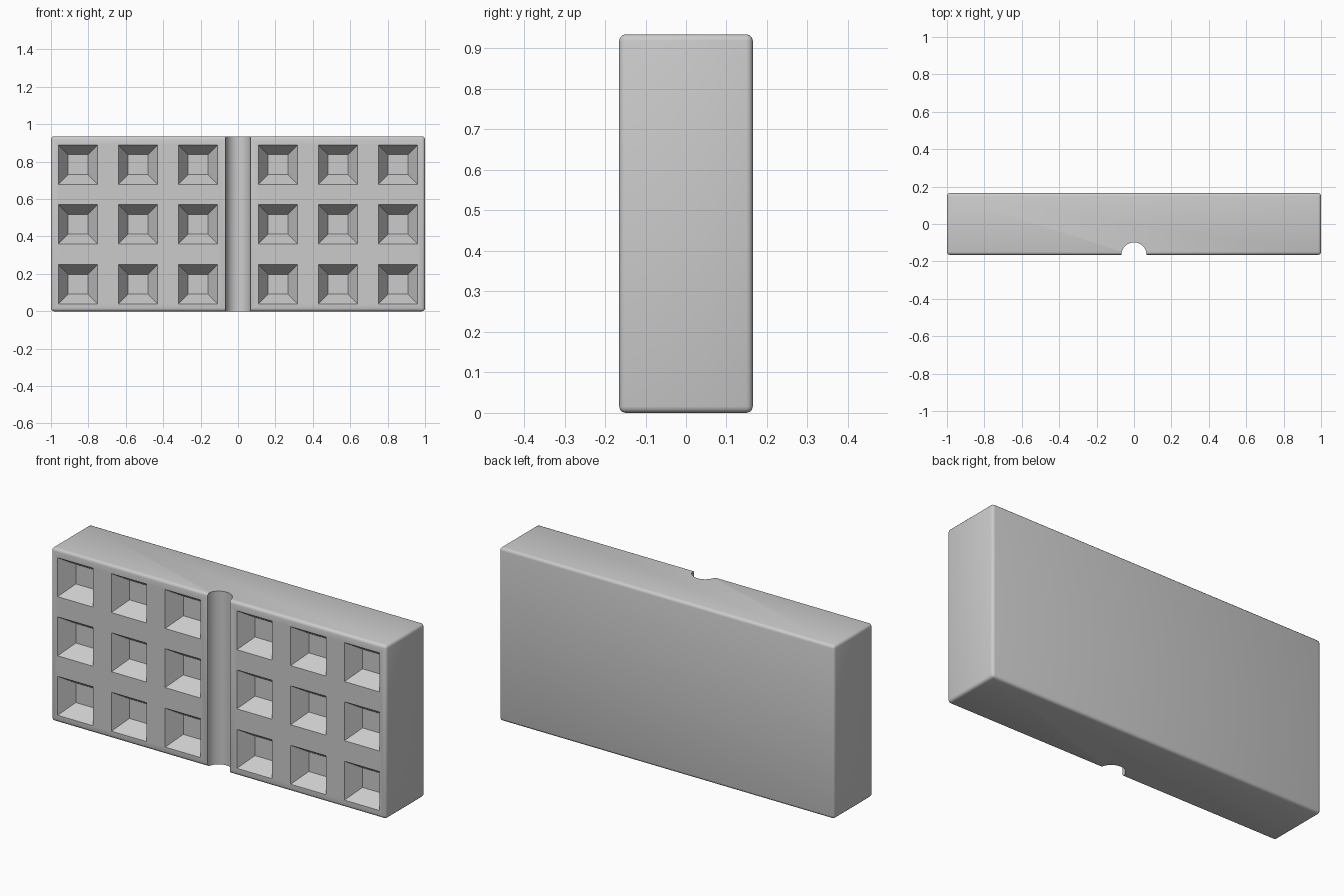
import bpy, bmesh, math
from mathutils import Matrix, Vector

if "Cube" in bpy.data.objects:
    bpy.data.objects.remove(bpy.data.objects["Cube"])

W, D, H = 2.0, 0.33, 0.935
FRONT = -D / 2

grey = bpy.data.materials.new("plain grey")
grey.diffuse_color = (0.6, 0.6, 0.6, 1)
grey.use_nodes = True
grey.node_tree.nodes["Principled BSDF"].inputs["Base Color"].default_value = grey.diffuse_color


def make_object(name, bm):
    mesh = bpy.data.meshes.new(name)
    bm.to_mesh(mesh)
    bm.free()
    mesh.materials.append(grey)
    obj = bpy.data.objects.new(name, mesh)
    bpy.context.collection.objects.link(obj)
    return obj


# Slab with small rounded edges
bm = bmesh.new()
bmesh.ops.create_cube(bm, size=1, matrix=Matrix.Translation((0, 0, H / 2)) @ Matrix.Diagonal((W, D, H, 1)))
bmesh.ops.bevel(bm, geom=bm.edges[:], offset=0.016, segments=3, profile=0.5, affect='EDGES')
slab = make_object("slab", bm)

# Cutter for the square tapered pockets, three by three on each half
RIM, FLOOR, DEPTH, OVER = 0.105, 0.053, 0.08, 0.01
bm = bmesh.new()
flare = RIM + (RIM - FLOOR) * OVER / DEPTH
for x in (-0.856, -0.535, -0.214, 0.214, 0.535, 0.856):
    for z in (0.144, 0.465, 0.784):
        place = Matrix.Translation((x, FRONT + (DEPTH - OVER) / 2, z)) @ Matrix.Rotation(math.pi / 2, 4, 'X')
        made = bmesh.ops.create_cone(bm, cap_ends=True, segments=4, radius1=FLOOR * math.sqrt(2),
                                     radius2=flare * math.sqrt(2), depth=DEPTH + OVER,
                                     matrix=place @ Matrix.Rotation(math.pi / 4, 4, 'Z'))
pockets = make_object("pocket_cutter", bm)

# Cutter for the half-round groove down the middle
bm = bmesh.new()
bmesh.ops.create_cone(bm, cap_ends=True, segments=48, radius1=0.067, radius2=0.067, depth=H + 0.2,
                      matrix=Matrix.Translation((0, FRONT, H / 2)))
groove = make_object("groove_cutter", bm)

# Cut the slab and apply the result
bpy.context.view_layer.objects.active = slab
slab.select_set(True)
for cutter in (pockets, groove):
    cutter.hide_render = True
    mod = slab.modifiers.new("cut", 'BOOLEAN')
    mod.operation = 'DIFFERENCE'
    mod.solver = 'EXACT'
    mod.object = cutter
    bpy.ops.object.modifier_apply(modifier=mod.name)
    bpy.data.objects.remove(cutter)

# Soft shading on the rounded edges and groove only
bpy.ops.object.shade_smooth_by_angle(angle=math.radians(35))
